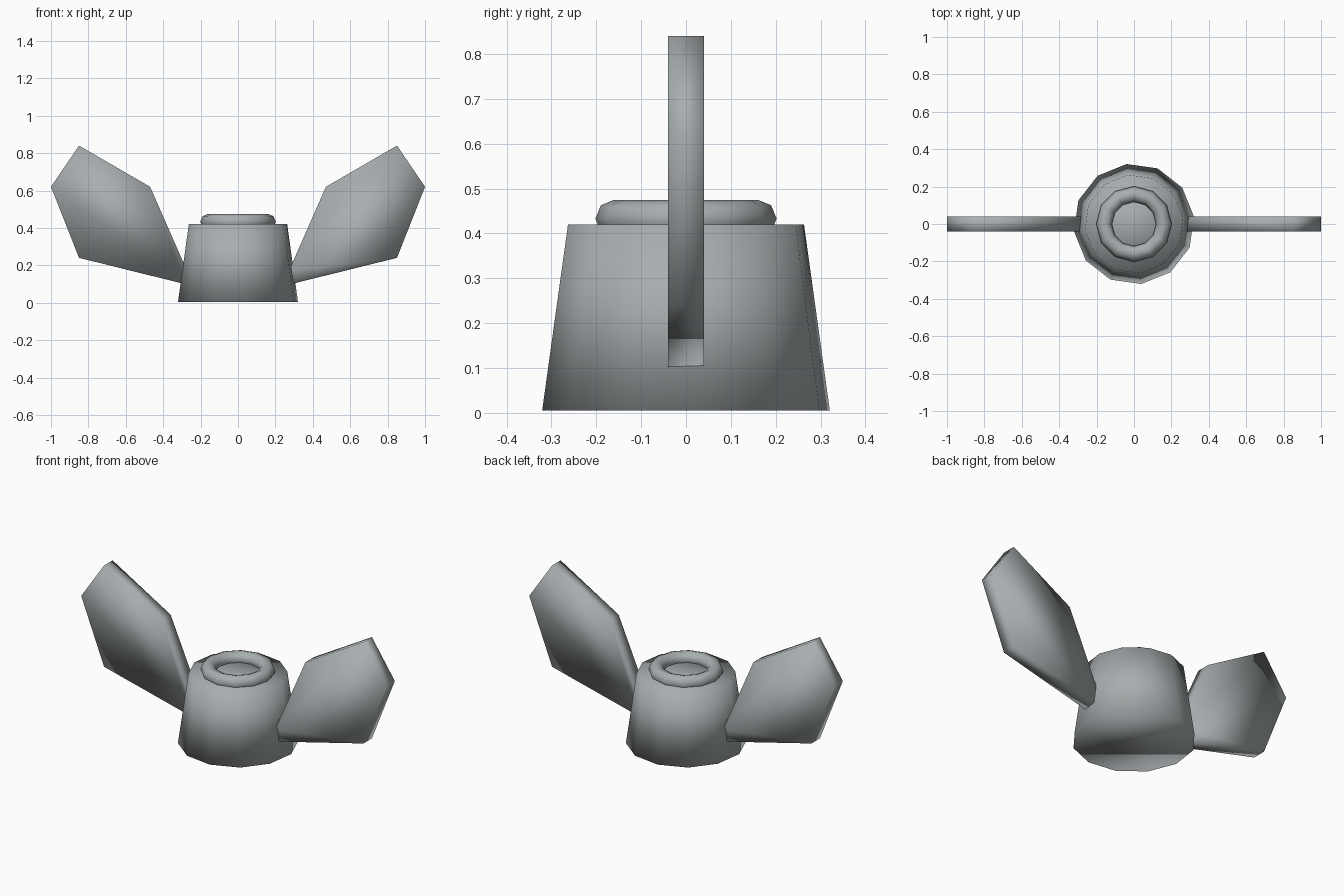
import bpy
import math

if "Cube" in bpy.data.objects:
    bpy.data.objects.remove(bpy.data.objects["Cube"])

# Dark steel colour shared by all parts
steel = bpy.data.materials.new("dark_steel")
steel.diffuse_color = (0.39, 0.42, 0.43, 1)
steel.use_nodes = True
steel.node_tree.nodes["Principled BSDF"].inputs["Base Color"].default_value = steel.diffuse_color

# Tapered twelve-sided nut body
bpy.ops.mesh.primitive_cone_add(vertices=12, radius1=0.323, radius2=0.265,
                                depth=0.415, location=(0, 0, 0.2125),
                                rotation=(0, 0, math.radians(7)))
body = bpy.context.object
body.name = "nut_body"
bpy.ops.object.shade_smooth()
body.data.materials.append(steel)

# Raised collar ring around the bore
bpy.ops.mesh.primitive_torus_add(major_segments=12, minor_segments=8,
                                 major_radius=0.16, minor_radius=0.042,
                                 location=(0, 0, 0.433))
collar = bpy.context.object
collar.name = "collar_ring"
bpy.ops.object.shade_smooth()
collar.data.materials.append(steel)

# Wing outline in x, z
OUTLINE = [(0.285, 0.10), (0.85, 0.24), (1.0, 0.62),
           (0.85, 0.84), (0.47, 0.62), (0.272, 0.17)]
HALF = 0.04


def wing(name, side):
    n = len(OUTLINE)
    verts = [(side * x, y, z) for y in (-HALF, HALF) for x, z in OUTLINE]
    faces = [tuple(range(n)), tuple(range(2 * n - 1, n - 1, -1))]
    faces += [(i, i + n, (i + 1) % n + n, (i + 1) % n) for i in range(n)]
    if side < 0:
        faces = [f[::-1] for f in faces]
    mesh = bpy.data.meshes.new(name)
    mesh.from_pydata(verts, [], faces)
    mesh.shade_smooth()
    mesh.materials.append(steel)
    obj = bpy.data.objects.new(name, mesh)
    bpy.context.collection.objects.link(obj)


# Pair of flat wings
wing("right_wing", 1)
wing("left_wing", -1)
